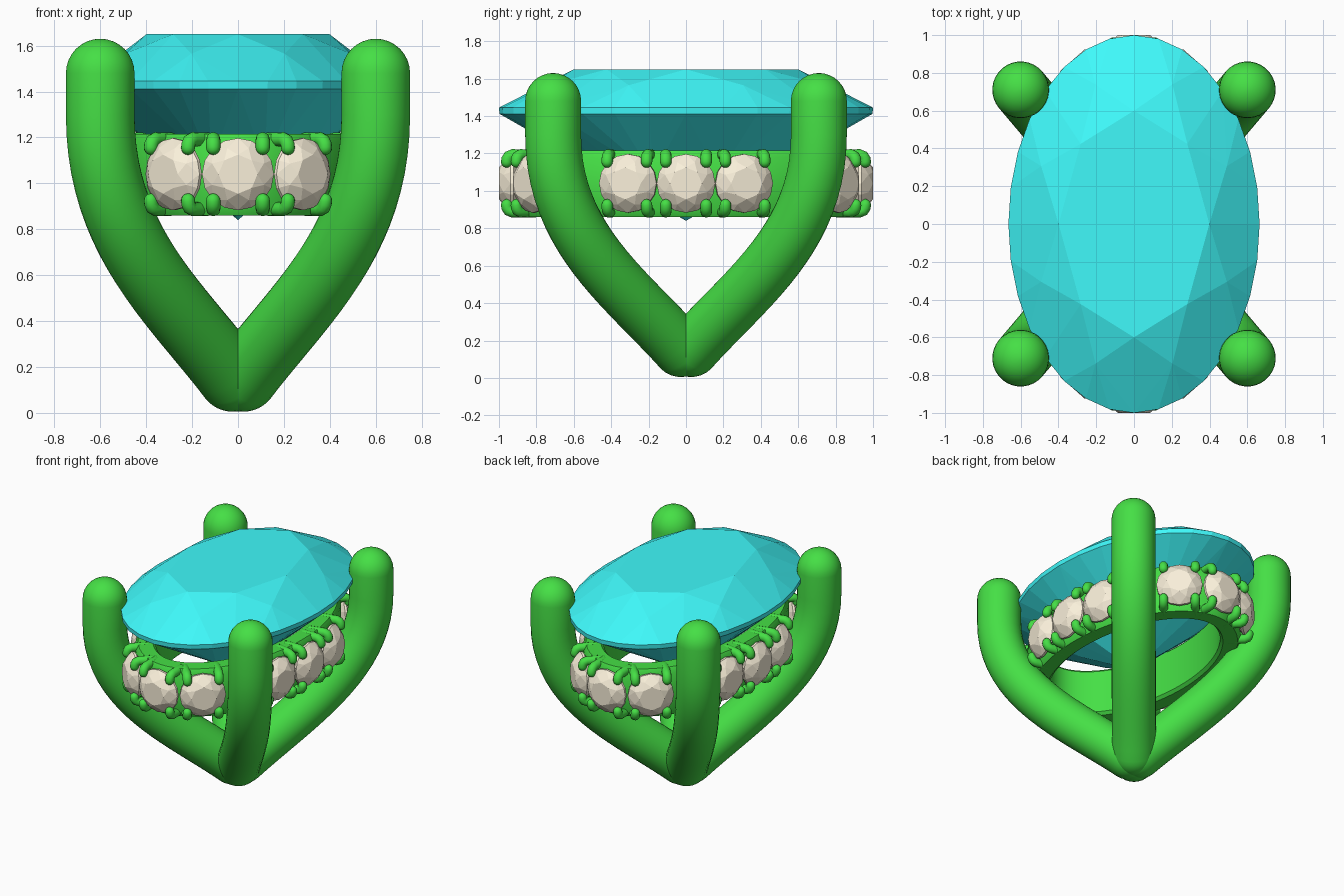
import bpy, bmesh, math
from mathutils import Vector, Matrix

if "Cube" in bpy.data.objects:
    bpy.data.objects.remove(bpy.data.objects["Cube"])

RX, RY, ZC = 0.58, 0.93, 1.04      # oval of the small stones' girdles


def material(name, rgb):
    m = bpy.data.materials.new(name)
    m.diffuse_color = (*rgb, 1)
    m.use_nodes = True
    m.node_tree.nodes["Principled BSDF"].inputs["Base Color"].default_value = m.diffuse_color
    return m


GREEN = material("green metal", (0.06, 0.74, 0.06))
CYAN = material("cyan gem", (0.05, 0.95, 0.96))
CREAM = material("cream gem", (0.95, 0.87, 0.70))


def finish(bm, name, mat, smooth=None):
    bmesh.ops.recalc_face_normals(bm, faces=bm.faces)
    me = bpy.data.meshes.new(name)
    bm.to_mesh(me)
    bm.free()
    ob = bpy.data.objects.new(name, me)
    bpy.context.collection.objects.link(ob)
    me.materials.append(mat)
    if smooth:
        bpy.ops.object.select_all(action='DESELECT')
        ob.select_set(True)
        bpy.context.view_layer.objects.active = ob
        bpy.ops.object.shade_smooth_by_angle(angle=math.radians(smooth))
    return ob


def gem(name, rings, culet, mat, sx, sy, matrix):
    """Faceted stone: convex hull of rings (count, half-step offset, radius, height)."""
    bm = bmesh.new()
    for n, off, r, z in rings:
        for i in range(n):
            a = 2 * math.pi * (i + off) / n
            bm.verts.new((sx * r * math.cos(a), sy * r * math.sin(a), z))
    bm.verts.new((0, 0, culet))
    bmesh.ops.convex_hull(bm, input=bm.verts[:])
    bmesh.ops.dissolve_limit(bm, angle_limit=0.01, verts=bm.verts[:], edges=bm.edges[:])
    bm.transform(matrix)
    return finish(bm, name, mat)


def tube(bm, path, origin, direction, r, sides, cap=6):
    """Round-ended tube along a path of (distance, height) in a vertical plane."""
    d = Vector(direction).normalized()
    up = Vector((0, 0, 1))
    side = d.cross(up)
    pts = [Vector(origin) + d * p + up * q for p, q in path]
    tan = [(pts[min(i + 1, len(pts) - 1)] - pts[max(i - 1, 0)]).normalized()
           for i in range(len(pts))]
    steps = [math.pi / 2 * k / cap for k in range(1, cap)] + [math.pi / 2 * 0.97]
    secs = [(pts[0] - tan[0] * r * math.sin(a), tan[0], r * math.cos(a)) for a in reversed(steps)]
    secs += [(p, t, r) for p, t in zip(pts, tan)]
    secs += [(pts[-1] + tan[-1] * r * math.sin(a), tan[-1], r * math.cos(a)) for a in steps]
    rings = []
    for c, t, rad in secs:
        v = side.cross(t)
        rings.append([bm.verts.new(c + (side * math.cos(b) + v * math.sin(b)) * rad)
                      for b in [2 * math.pi * k / sides for k in range(sides)]])
    for a, b in zip(rings, rings[1:]):
        for k in range(sides):
            j = (k + 1) % sides
            bm.faces.new((a[k], a[j], b[j], b[k]))
    bm.faces.new(rings[0])
    bm.faces.new(rings[-1])


def oval(t):
    """Point, outward normal and tangent on the small-stone oval."""
    p = Vector((RX * math.cos(t), RY * math.sin(t), 0))
    n = Vector((math.cos(t) / RX, math.sin(t) / RY, 0)).normalized()
    return p, n, Vector((-n.y, n.x, 0))


# Large oval centre gem
gem("centre_gem", [(8, 0, 0.60, 1.65), (8, 0.5, 0.80, 1.565), (32, 0, 1.0, 1.445),
                   (32, 0, 0.997, 1.412), (8, 0.5, 0.46, 1.085)],
    0.84, CYAN, 0.665, 1.0, Matrix())

# Four prongs meeting at the base
P = [(0.04, 0.155), (0.45, 0.48), (1.0, 0.75), (1.0, 1.3)]
path = []
for i in range(21):
    t = i / 20
    w = ((1 - t) ** 3, 3 * t * (1 - t) ** 2, 3 * t * t * (1 - t), t ** 3)
    path.append((0.93 * sum(k * q[0] for k, q in zip(w, P)),
                 sum(k * q[1] for k, q in zip(w, P))))
path.append((0.93, 1.48))
for sx, nx in ((-1, "left"), (1, "right")):
    for sy, ny in ((-1, "front"), (1, "back")):
        bm = bmesh.new()
        tube(bm, path, (0, 0, 0), (sx * 0.6, sy * 0.71, 0), 0.15, 32, 8)
        for v in bm.verts:
            v.co.z = max(v.co.z, 0)
        finish(bm, f"{ny}_{nx}_prong", GREEN, 40)

# Oval gallery band behind the small stones
bm = bmesh.new()
profile = [(-0.02, 0.90), (-0.02, 1.18), (-0.04, 1.215), (-0.14, 1.215),
           (-0.16, 1.195), (-0.16, 0.88), (-0.14, 0.86), (-0.04, 0.86)]
N = 96
loops = []
for i in range(N):
    p, n, _ = oval(2 * math.pi * i / N)
    loops.append([bm.verts.new(p + n * o + Vector((0, 0, z))) for o, z in profile])
for i in range(N):
    a, b = loops[i], loops[(i + 1) % N]
    for k in range(len(profile)):
        j = (k + 1) % len(profile)
        bm.faces.new((a[k], b[k], b[j], a[j]))
finish(bm, "gallery_band", GREEN, 35)

# Twelve small stones, three between each pair of prongs, with curled claws
ends = math.asin(0.28 / RX)
sides = math.asin(0.31 / RY)
angles = []
for base, step in ((0, sides), (math.pi / 2, ends), (math.pi, sides), (-math.pi / 2, ends)):
    angles += [base - step, base, base + step]
claws = bmesh.new()
for i, t in enumerate(angles):
    p, n, tg = oval(t)
    up = Vector((0, 0, 1))
    c = p + up * ZC
    m = Matrix.Translation(c) @ Matrix((tg, up, n)).transposed().to_4x4()
    gem(f"side_stone_{i + 1}", [(8, 0, 0.085, 0.07), (8, 0.5, 0.122, 0.046), (16, 0, 0.157, 0.008),
                                (16, 0, 0.157, -0.008)], -0.11, CREAM, 1, 1, m)
    for s in (-1, 1):
        for h in (-1, 1):
            curl = [(-0.11, 0.150), (0.0, 0.152), (0.018, 0.144), (0.026, 0.13), (0.028, 0.115)]
            tube(claws, [(o, z * h) for o, z in curl], c + tg * s * 0.108, n, 0.031, 12, 4)
finish(claws, "claws", GREEN, 60)
